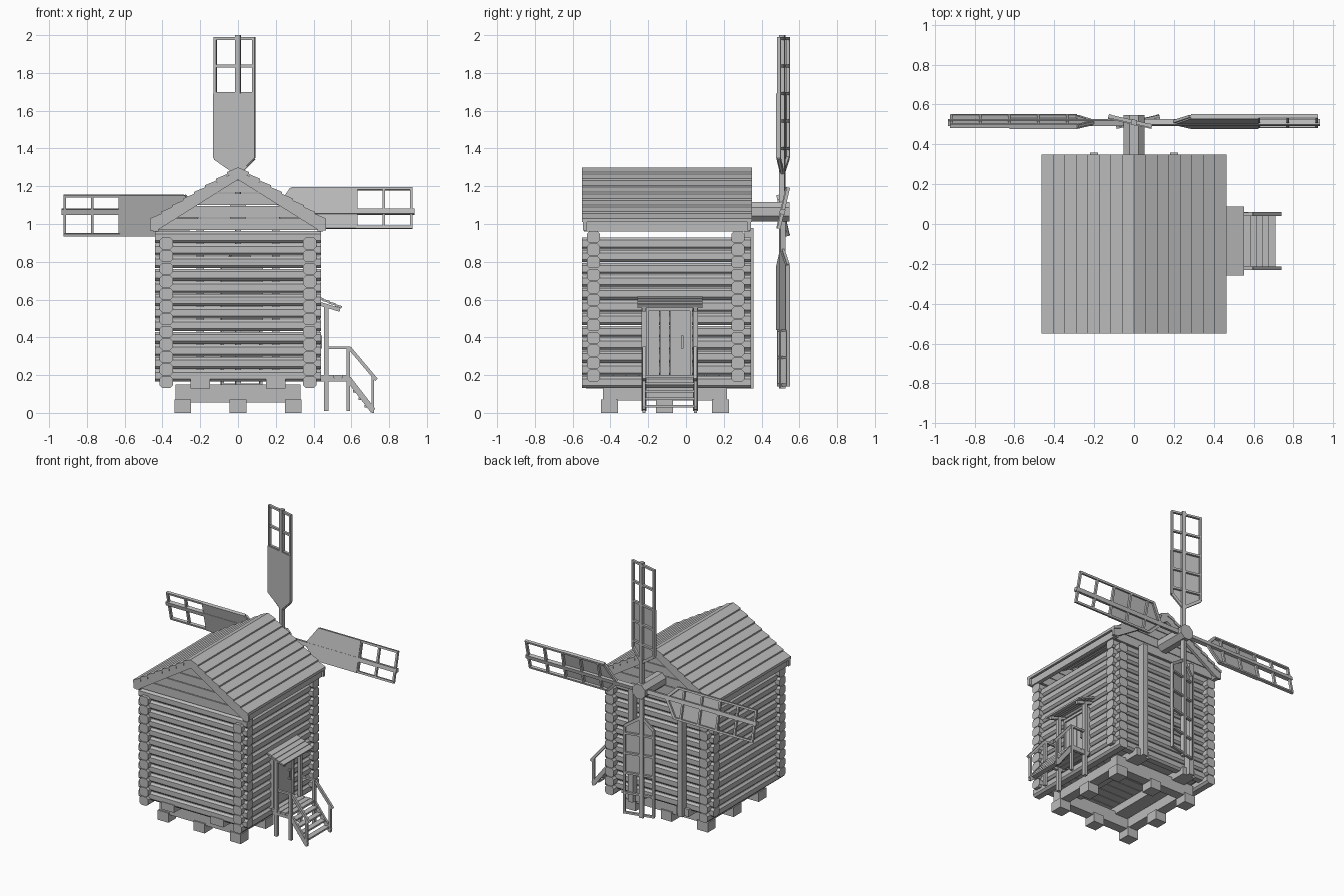
import bpy, bmesh, math
from mathutils import Matrix, Vector

cube = bpy.data.objects.get("Cube")
if cube:
    bpy.data.objects.remove(cube, do_unlink=True)

wood = bpy.data.materials.new("weathered_wood_grey")
wood.use_nodes = True
GREY = (0.5, 0.5, 0.5, 1)
wood.diffuse_color = GREY
wood.node_tree.nodes["Principled BSDF"].inputs["Base Color"].default_value = GREY


def prism(bm, pts, offset):
    """Extrude a flat polygon along an offset."""
    offset = Vector(offset)
    lo = [bm.verts.new(p) for p in pts]
    hi = [bm.verts.new(Vector(p) + offset) for p in pts]
    bm.faces.new(lo)
    bm.faces.new(hi[::-1])
    n = len(lo)
    for i in range(n):
        j = (i + 1) % n
        bm.faces.new((lo[j], lo[i], hi[i], hi[j]))


def box(bm, x0, x1, y0, y1, z0, z1):
    prism(bm, [(x0, y0, z0), (x1, y0, z0), (x1, y1, z0), (x0, y1, z0)], (0, 0, z1 - z0))


def beam(bm, a, b, wide, high):
    """Rectangular bar from a to b."""
    a, b = Vector(a), Vector(b)
    d = (b - a).normalized()
    up = Vector((0, 0, 1)) if abs(d.z) < 0.95 else Vector((0, 1, 0))
    s = d.cross(up).normalized() * wide / 2
    u = s.cross(d).normalized() * high / 2
    prism(bm, [a - s - u, a + s - u, a + s + u, a - s + u], b - a)


def log(bm, a, b, wide=0.07, high=0.063, cut=0.014):
    """Chamfered horizontal log from a to b."""
    a, b = Vector(a), Vector(b)
    s = (b - a).normalized().cross(Vector((0, 0, 1)))
    w, h = wide / 2, high / 2
    sec = [(w, h - cut), (w - cut, h), (cut - w, h), (-w, h - cut),
           (-w, cut - h), (cut - w, -h), (w - cut, -h), (w, cut - h)]
    prism(bm, [a + s * p + Vector((0, 0, q)) for p, q in sec], b - a)


def finish(name, bm, matrix=None):
    bmesh.ops.recalc_face_normals(bm, faces=bm.faces)
    mesh = bpy.data.meshes.new(name)
    bm.to_mesh(mesh)
    bm.free()
    mesh.materials.append(wood)
    ob = bpy.data.objects.new(name, mesh)
    if matrix:
        ob.matrix_world = matrix
    bpy.context.scene.collection.objects.link(ob)
    return ob


PITCH, COURSES = 0.0667, 12
FRONT, BACK, SIDE = -0.49, 0.275, 0.38

# Log walls, the two directions interlocking by half a course
bm = bmesh.new()
for k in range(COURSES):
    z = 0.197 + k * PITCH
    for y in (FRONT, BACK):
        log(bm, (-0.44, y, z), (0.44, y, z))
finish("front_and_back_logs", bm)
bm = bmesh.new()
for k in range(COURSES):
    z = 0.163 + k * PITCH
    for x in (-SIDE, SIDE):
        log(bm, (x, -0.55, z), (x, 0.345, z))
finish("side_logs", bm)

# Gable boards, shortening toward the ridge
bm = bmesh.new()
for y in (FRONT, BACK):
    for k in range(4):
        z0 = 0.967 + k * PITCH
        z1 = z0 + 0.062
        w0, w1 = [max(0.01, (1.265 - z) / 0.6) for z in (z0, z1)]
        w0, w1 = min(w0, 0.43), min(w1, 0.43)
        prism(bm, [(-w0, y - 0.03, z0), (w0, y - 0.03, z0),
                   (w1, y - 0.03, z1), (-w1, y - 0.03, z1)], (0, 0.06, 0))
finish("gable_boards", bm)

# Roof of overlapping planks
bm = bmesh.new()
tilt = math.radians(23)
for s in (-1, 1):
    for k in range(8):
        x, z = 0.058 * k, 1.3 - 0.035 * k
        dx, dz = 0.064 * math.cos(tilt), -0.064 * math.sin(tilt)
        prism(bm, [(s * x, -0.55, z), (s * (x + dx), -0.55, z + dz),
                   (s * (x + dx), -0.55, z + dz - 0.02), (s * x, -0.55, z - 0.024)],
              (0, 0.9, 0))
finish("roof_planks", bm)

# Bargeboards and eave plates
bm = bmesh.new()
for s in (-1, 1):
    for y in (-0.545, 0.325):
        prism(bm, [(0, y, 1.285), (s * 0.465, y, 1.02), (s * 0.465, y, 0.965),
                   (s * 0.43, y, 0.965), (0, y, 1.235)], (0, 0.02, 0))
    box(bm, s * 0.42, s * 0.45, -0.54, 0.34, 0.96, 1.01)
finish("roof_trim", bm)

# Foundation blocks, beams and floor
bm = bmesh.new()
for x in (-0.293, 0, 0.293):
    for y in (-0.405, -0.115, 0.183):
        if x or y != -0.115:
            box(bm, x - 0.044, x + 0.044, y - 0.045, y + 0.045, 0, 0.07)
finish("foundation_blocks", bm)
bm = bmesh.new()
for x in (-0.293, 0.293):
    box(bm, x - 0.035, x + 0.035, -0.435, 0.215, 0.065, 0.135)
for y in (-0.405, 0.183):
    box(bm, -0.33, 0.33, y - 0.035, y + 0.035, 0.055, 0.15)
for x in (-0.2, 0.2):
    box(bm, x - 0.052, x + 0.052, -0.53, 0.33, 0.13, 0.185)
finish("foundation_beams", bm)
bm = bmesh.new()
for k in range(10):
    y = -0.455 + k * 0.07
    box(bm, -0.345, 0.345, y, y + 0.066, 0.185, 0.205)
finish("floor_planks", bm)

# Upright braces on the back wall
bm = bmesh.new()
for x in (-0.2, 0.2):
    box(bm, x - 0.02, x + 0.02, 0.31, 0.358, 0.13, 0.98)
finish("back_braces", bm)

# Windshaft
HUB = Vector((0, 0.51, 1.065))
bm = bmesh.new()
ring = [math.pi / 8 + i * math.pi / 4 for i in range(8)]
prism(bm, [(0.056 * math.cos(a), 0.2, HUB.z + 0.056 * math.sin(a)) for a in ring], (0, 0.348, 0))
finish("windshaft", bm)

# Four twisted sails: spar, lattice frame and inner panel
WIDE, NARROW, TIP, ROOT = -0.132, 0.092, 0.92, 0.285
for k, side in enumerate(("upper", "left", "lower", "right")):
    bm = bmesh.new()
    box(bm, -0.014, 0.014, -0.014, 0.014, 0, 0.935)
    for x in (WIDE + 0.007, NARROW - 0.007):
        box(bm, x - 0.007, x + 0.007, -0.008, 0.012, ROOT, TIP)
        beam(bm, (x, 0.002, ROOT), (0, 0.002, 0.2), 0.014, 0.02)
    for i in range(5):
        z = ROOT + 0.05 + i * 0.1455
        box(bm, WIDE, NARROW, -0.007, 0.011, z - 0.007, z + 0.007)
    prism(bm, [(WIDE, -0.012, ROOT), (WIDE, -0.012, 0.626), (NARROW, -0.012, 0.626),
               (NARROW, -0.012, ROOT), (0.014, -0.012, 0.21), (-0.014, -0.012, 0.21)],
          (0, 0.007, 0))
    turn = Matrix.Rotation(k * math.pi / 2, 4, 'Y') @ Matrix.Rotation(math.radians(-13), 4, 'Z')
    finish(side + "_sail", bm, Matrix.Translation(HUB) @ turn)

# Door with boards, frame and handle
bm = bmesh.new()
for y0, y1 in ((-0.2, -0.14), (-0.137, -0.088), (-0.085, 0.02)):
    box(bm, 0.4, 0.425, y0, y1, 0.2, 0.54)
for y in (-0.212, 0.02):
    box(bm, 0.4, 0.435, y, y + 0.014, 0.19, 0.55)
box(bm, 0.4, 0.435, -0.212, 0.034, 0.54, 0.56)
finish("door", bm)
bm = bmesh.new()
box(bm, 0.436, 0.446, -0.026, -0.012, 0.34, 0.41)
for z in (0.34, 0.4):
    box(bm, 0.42, 0.44, -0.026, -0.012, z, z + 0.01)
finish("door_handle", bm)

# Porch posts, canopy and landing
RAILS = (-0.222, 0.05)
bm = bmesh.new()
for y in RAILS:
    box(bm, 0.455, 0.48, y - 0.013, y + 0.013, 0.01, 0.575)
    beam(bm, (0.41, y, 0.585), (0.54, y, 0.545), 0.02, 0.02)
    box(bm, 0.574, 0.594, y - 0.01, y + 0.01, 0.01, 0.35)
    box(bm, 0.44, 0.59, y - 0.01, y + 0.01, 0.165, 0.185)
finish("porch_frame", bm)
bm = bmesh.new()
for k in range(4):
    x, z = 0.415 + k * 0.033, 0.612 - k * 0.014
    beam(bm, (x, -0.085, z), (x + 0.036, -0.085, z - 0.01), 0.345, 0.011)
finish("porch_canopy", bm)
bm = bmesh.new()
for k in range(4):
    x = 0.43 + k * 0.04
    box(bm, x, x + 0.037, -0.23, 0.06, 0.185, 0.2)
finish("porch_landing", bm)

# Stairs with handrails
bm = bmesh.new()
for y in RAILS:
    beam(bm, (0.585, y, 0.18), (0.715, y, 0.012), 0.016, 0.03)
    box(bm, 0.706, 0.72, y - 0.008, y + 0.008, 0, 0.2)
    beam(bm, (0.47, y, 0.345), (0.594, y, 0.345), 0.016, 0.014)
    beam(bm, (0.59, y, 0.345), (0.733, y, 0.175), 0.018, 0.018)
finish("stair_rails", bm)
bm = bmesh.new()
for k in range(4):
    x, z = 0.595 + k * 0.031, 0.155 - k * 0.04
    box(bm, x - 0.018, x + 0.022, RAILS[0], RAILS[1], z - 0.006, z + 0.006)
finish("stair_treads", bm)
